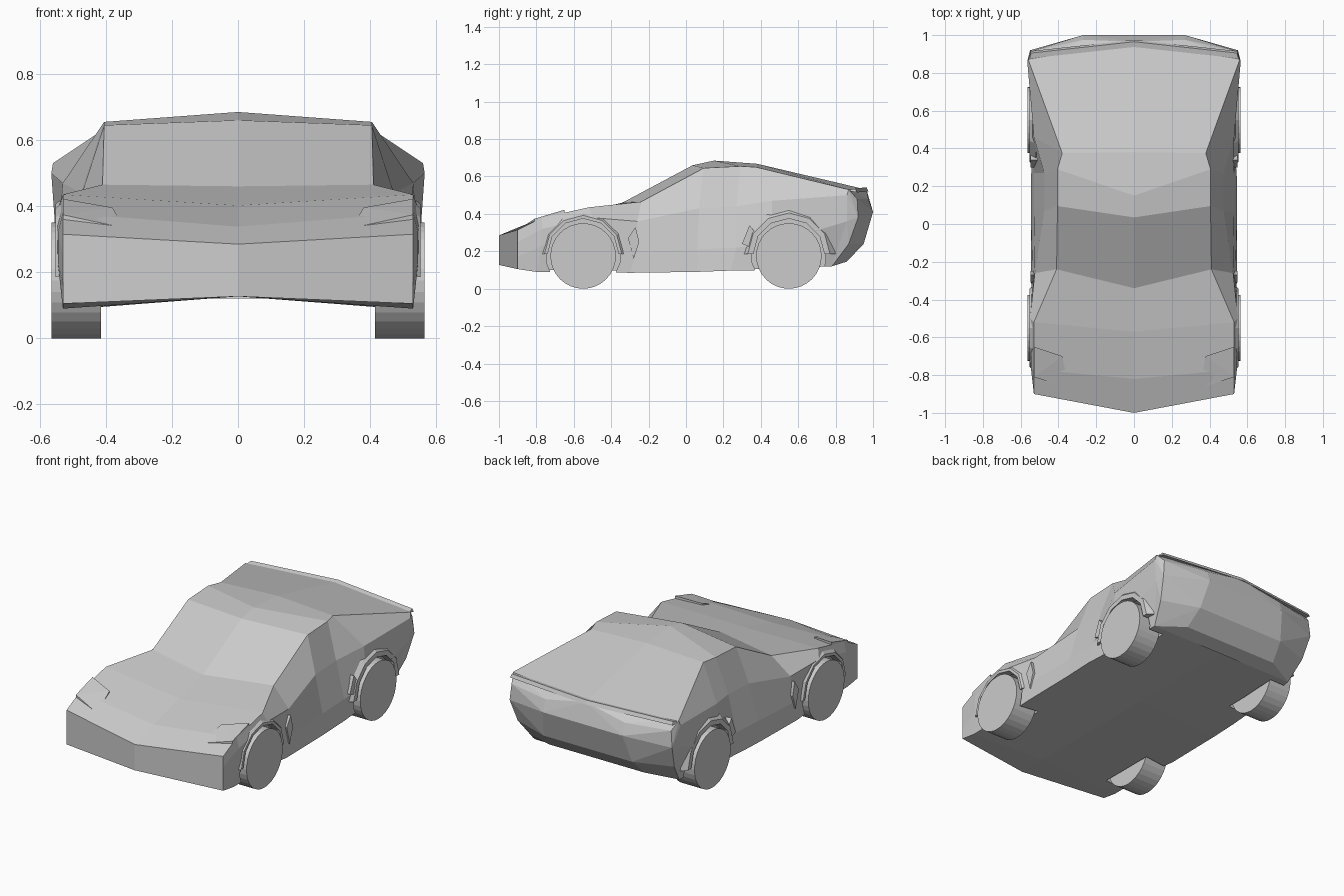
import bpy, bmesh
from math import pi, sin, cos
from mathutils import Matrix

if "Cube" in bpy.data.objects:
    bpy.data.objects.remove(bpy.data.objects["Cube"])


def finish(name, bm, mirror=False):
    if mirror:
        geo = bmesh.ops.duplicate(bm, geom=bm.verts[:] + bm.edges[:] + bm.faces[:])["geom"]
        for v in geo:
            if isinstance(v, bmesh.types.BMVert):
                v.co.x = -v.co.x
        bmesh.ops.remove_doubles(bm, verts=bm.verts[:], dist=0.0005)
    bmesh.ops.recalc_face_normals(bm, faces=bm.faces[:])
    me = bpy.data.meshes.new(name)
    bm.to_mesh(me)
    bm.free()
    ob = bpy.data.objects.new(name, me)
    bpy.context.collection.objects.link(ob)
    return ob


def hull(name, pts):
    bm = bmesh.new()
    for p in pts:
        bm.verts.new(p)
    bmesh.ops.remove_doubles(bm, verts=bm.verts[:], dist=0.0005)
    res = bmesh.ops.convex_hull(bm, input=bm.verts[:])
    junk = [v for v in res["geom_interior"] if isinstance(v, bmesh.types.BMVert)]
    bmesh.ops.delete(bm, geom=junk, context="VERTS")
    bmesh.ops.dissolve_limit(bm, angle_limit=0.01, verts=bm.verts[:], edges=bm.edges[:])
    return finish(name, bm)


def both(pts):
    return [(s * x, y, z) for x, y, z in pts for s in (1, -1)]


def add_cylinder(bm, x, y, z, r, depth, n, turn=0.0):
    m = Matrix.Translation((x, y, z)) @ Matrix.Rotation(pi / 2, 4, "Y") @ Matrix.Rotation(turn, 4, "Z")
    bmesh.ops.create_cone(bm, cap_ends=True, segments=n, radius1=r, radius2=r, depth=depth, matrix=m)


# Lengthwise rails of the right half, nose to tail
ridge = [(0, -1, .285), (0, -.82, .338), (0, -.57, .402), (0, -.34, .46),
         (0, .035, .66), (0, .15, .685), (0, .38, .668), (0, .965, .53)]
edge = [(.53, -.9, .315), (.53, -.77, .38), (.53, -.52, .435), (.41, -.24, .465),
        (.405, .095, .645), (.405, .29, .655), (.38, .375, .65), (.56, .87, .53)]
shoulder = [(.53, -.9, .25), (.545, -.77, .32), (.55, -.5, .38), (.525, -.26, .36),
            (.475, .07, .43), (.475, .27, .44), (.53, .46, .47), (.565, .86, .5)]
waist = [(.53, -.9, .17), (.545, -.77, .23), (.55, -.5, .24), (.537, -.26, .2),
         (.53, .06, .21), (.53, .27, .22), (.552, .46, .24), (.555, .86, .36)]
sill = [(.53, -.9, .105), (.53, -.8, .09), (.53, -.5, .09), (.545, -.3, .085),
        (.545, .06, .09), (.545, .24, .097), (.53, .46, .1), (.5, .78, .12)]
floor = [(0, -1, .127), (0, -.82, .127), (0, -.5, .127), (0, -.3, .127),
         (0, .06, .127), (0, .24, .127), (0, .46, .127), (0, .8, .127)]

# Car body shell
bm = bmesh.new()
rows = [[bm.verts.new(p) for p in r] for r in (ridge, edge, shoulder, waist, sill, floor)]
for a, b in zip(rows, rows[1:]):
    for i in range(len(a) - 1):
        bm.faces.new((a[i], a[i + 1], b[i + 1], b[i]))
for i in (0, -1):
    bm.faces.new([r[i] for r in rows])
body = finish("body", bm, mirror=True)

# Wheel well cutter
bm = bmesh.new()
for s in (1, -1):
    for y in (-.55, .55):
        add_cylinder(bm, s * .52, y, .178, .2, .23, 16, pi / 16)
cutter = finish("wheel_well_cutter", bm)
cutter.hide_render = True
cutter.hide_viewport = True
mod = body.modifiers.new("wheel_wells", "BOOLEAN")
mod.operation = "DIFFERENCE"
mod.solver = "EXACT"
mod.object = cutter

# Rounded tail and rear bumper
hull("tail", both([ridge[-1], edge[-1], shoulder[-1], waist[-1], sill[-1], floor[-1],
                   (.27, .975, .48), (.54, .915, .48), (.27, 1, .41), (.55, .92, .38),
                   (.3, .95, .24), (.53, .87, .24), (.32, .86, .145)]))
# Lip along the back of the rear deck
lip = [(0, .93, .535), (0, .975, .52), (0, .965, .543),
       (.555, .86, .525), (.55, .915, .515), (.545, .905, .535)]
bm = bmesh.new()
v = [bm.verts.new(p) for p in lip]
for i in range(3):
    j = (i + 1) % 3
    bm.faces.new((v[i], v[j], v[j + 3], v[i + 3]))
bm.faces.new(v[3:])
finish("rear_lip", bm, mirror=True)


# Faceted flare around a wheel arch, front and back of it reaching r_out
def arch(name, y, r_out):
    bm = bmesh.new()
    rings = []
    n = 7
    for k in range(n):
        a = pi * k / (n - 1)
        rings.append([bm.verts.new((x, y + r * cos(a), .185 + r * sin(a)))
                      for r, x in ((.19, .5), (.19, .553), (r_out, .553), (r_out + .03, .52))])
    for p, q in zip(rings, rings[1:]):
        for i in range(4):
            j = (i + 1) % 4
            bm.faces.new((p[i], p[j], q[j], q[i]))
    bm.faces.new(rings[0])
    bm.faces.new(rings[-1])
    finish(name, bm, mirror=True)


arch("front_arches", -.55, .207)
arch("rear_arches", .55, .22)

# Wheels
for y, end in ((-.55, "front"), (.55, "rear")):
    for s, side in ((1, "right"), (-1, "left")):
        bm = bmesh.new()
        add_cylinder(bm, s * .49, y, .175, .175, .15, 32)
        finish(end + "_wheel_" + side, bm)

# Headlight facets and small side vents
lamp = [(.345, -.87, .33), (.53, -.81, .37), (.38, -.7, .392), (.53, -.65, .418)]
for s, side in ((1, "right"), (-1, "left")):
    hull("headlight_" + side, [(s * x, y, z + d) for x, y, z in lamp for d in (.004, -.05)])
    for end, outline in (("front", [(-.31, .27), (-.27, .33), (-.25, .25), (-.28, .16)]),
                         ("rear", [(.30, .24), (.34, .34), (.37, .3), (.35, .22)])):
        hull(end + "_vent_" + side, [(s * x, y, z) for y, z in outline for x in (.48, .547)])
